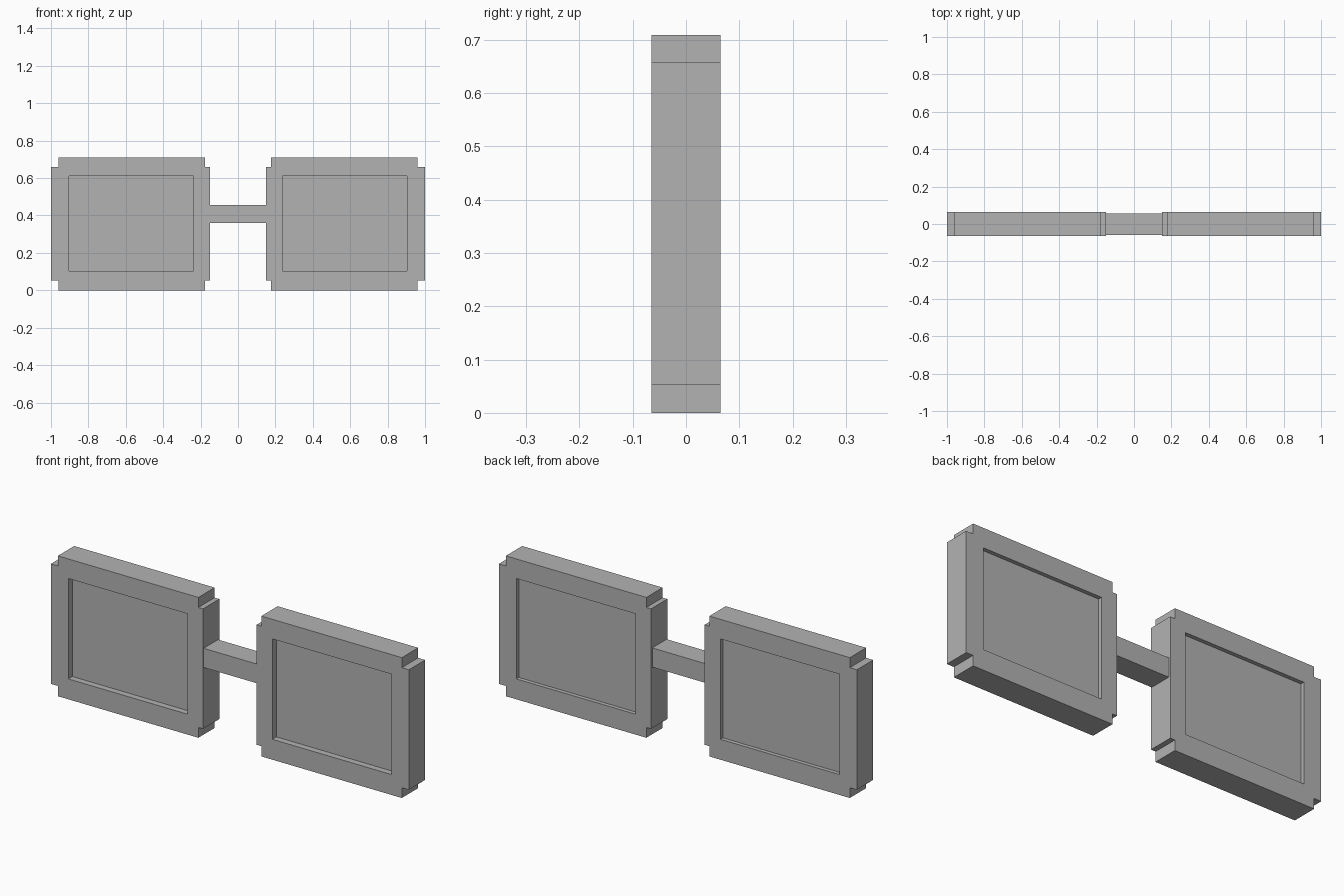
import bpy
import bmesh

cube = bpy.data.objects.get("Cube")
if cube:
    bpy.data.objects.remove(cube, do_unlink=True)

grey = bpy.data.materials.new("plain grey")
grey.use_nodes = True
colour = (0.45, 0.45, 0.45, 1)
grey.diffuse_color = colour
grey.node_tree.nodes["Principled BSDF"].inputs["Base Color"].default_value = colour


def extrude_outline(name, loops, y0, y1):
    """Solid from closed (x, z) loops, the second being a hole, between y0 and y1."""
    bm = bmesh.new()
    edges = []
    for loop in loops:
        verts = [bm.verts.new((x, y0, z)) for x, z in loop]
        edges += [bm.edges.new((v, verts[i - 1])) for i, v in enumerate(verts)]
    bmesh.ops.triangle_fill(bm, edges=edges, use_beauty=True, use_dissolve=False)
    ext = bmesh.ops.extrude_face_region(bm, geom=bm.faces[:], use_keep_orig=True)
    moved = [g for g in ext["geom"] if isinstance(g, bmesh.types.BMVert)]
    bmesh.ops.translate(bm, verts=moved, vec=(0, y1 - y0, 0))
    bmesh.ops.recalc_face_normals(bm, faces=bm.faces[:])
    mesh = bpy.data.meshes.new(name)
    bm.to_mesh(mesh)
    bm.free()
    mesh.materials.append(grey)
    obj = bpy.data.objects.new(name, mesh)
    bpy.context.collection.objects.link(obj)
    return obj


def rectangle(x0, x1, z0, z1):
    return [(x0, z0), (x1, z0), (x1, z1), (x0, z1)]


# Frame sizes: outer edge, notched corners and lens opening
X0, X1, TOP = 0.15, 1.0, 0.709
NX0, NX1, NZ0, NZ1 = 0.176, 0.961, 0.052, 0.658
HALF = 0.065
notched = [(NX0, 0), (NX1, 0), (NX1, NZ0), (X1, NZ0), (X1, NZ1), (NX1, NZ1),
           (NX1, TOP), (NX0, TOP), (NX0, NZ1), (X0, NZ1), (X0, NZ0), (NX0, NZ0)]
opening = rectangle(0.237, 0.903, 0.103, 0.61)

# A frame and a recessed lens on each side
for side, sign in (("left", 1), ("right", -1)):
    outer, hole = [[(sign * x, z) for x, z in loop] for loop in (notched, opening)]
    extrude_outline(side + "_frame", [outer, hole], -HALF, HALF)
    extrude_outline(side + "_lens", [hole], -0.033, 0.045)

# Bridge joining the two frames
extrude_outline("bridge", [rectangle(-X0, X0, 0.36, 0.457)], -0.06, 0.055)
